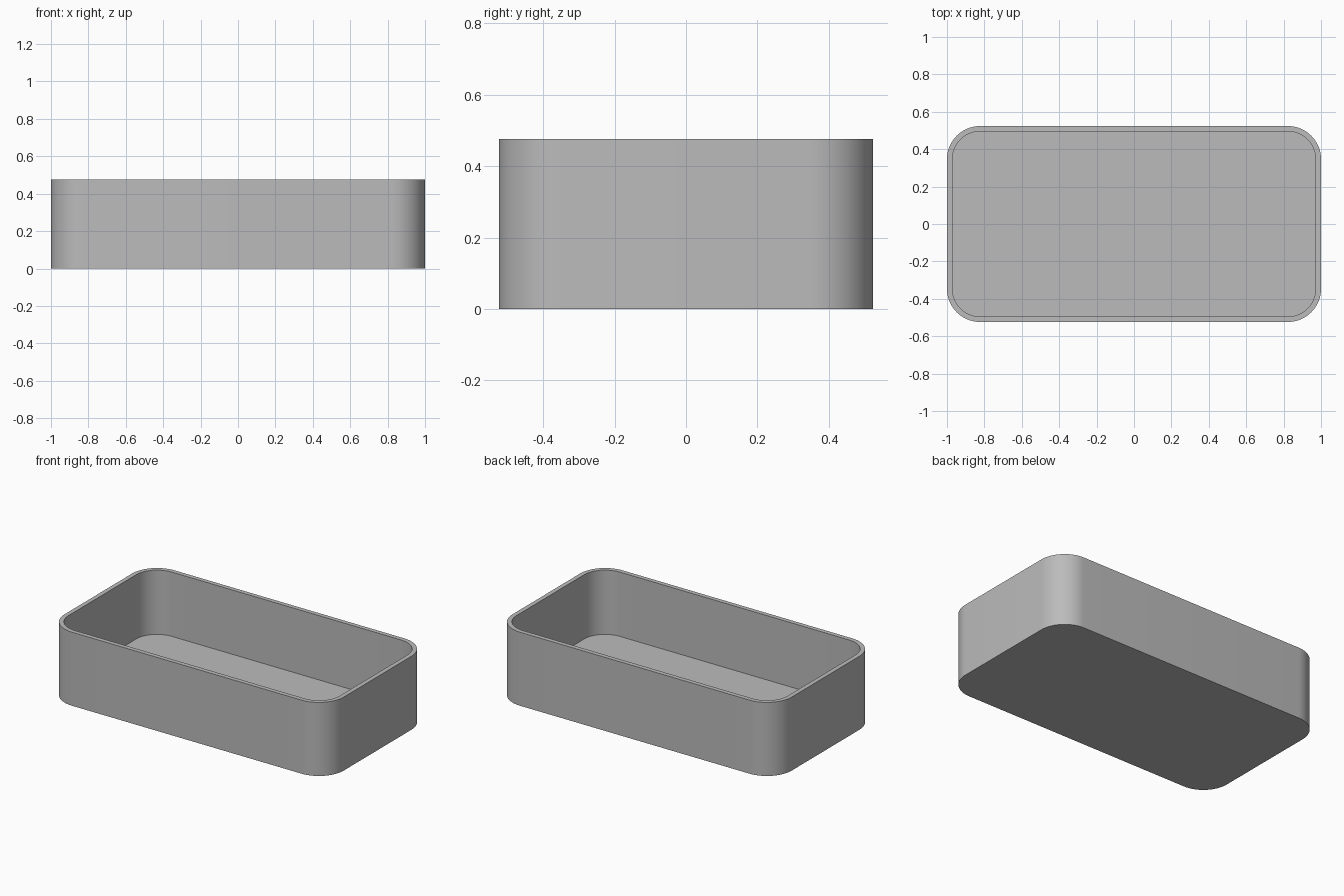
import bpy
import bmesh
import math

cube = bpy.data.objects.get("Cube")
if cube:
    bpy.data.objects.remove(cube, do_unlink=True)

LENGTH, WIDTH, HEIGHT = 2.0, 1.048, 0.476
WALL, FLOOR, RADIUS = 0.029, 0.06, 0.178
STEPS = 16  # segments per rounded corner

grey = bpy.data.materials.new("plain grey")
grey.use_nodes = True
colour = (0.5, 0.5, 0.5, 1)
grey.diffuse_color = colour
grey.node_tree.nodes["Principled BSDF"].inputs["Base Color"].default_value = colour


def rounded_ring(bm, inset, z):
    """Rounded rectangle of vertices, counter-clockwise from above."""
    r = RADIUS - inset
    cx, cy = LENGTH / 2 - RADIUS, WIDTH / 2 - RADIUS
    ring = []
    for corner, (sx, sy) in enumerate([(1, 1), (-1, 1), (-1, -1), (1, -1)]):
        for i in range(STEPS + 1):
            a = math.pi / 2 * (corner + i / STEPS)
            ring.append(bm.verts.new((sx * cx + r * math.cos(a),
                                      sy * cy + r * math.sin(a), z)))
    return ring


# Open tray: outer wall, rim, inner wall, then the two floor faces
bm = bmesh.new()
rings = [rounded_ring(bm, inset, z) for inset, z in
         [(0, 0), (0, HEIGHT), (WALL, HEIGHT), (WALL, FLOOR)]]
for low, high in zip(rings, rings[1:]):
    for i in range(len(low)):
        j = (i + 1) % len(low)
        bm.faces.new((low[i], low[j], high[j], high[i]))
bm.faces.new(rings[0][::-1])
bm.faces.new(rings[-1])
mesh = bpy.data.meshes.new("tray")
bm.to_mesh(mesh)
bm.free()
mesh.materials.append(grey)

tray = bpy.data.objects.new("tray", mesh)
bpy.context.collection.objects.link(tray)
bpy.context.view_layer.objects.active = tray
tray.select_set(True)
bpy.ops.object.shade_smooth_by_angle(angle=math.radians(30))
